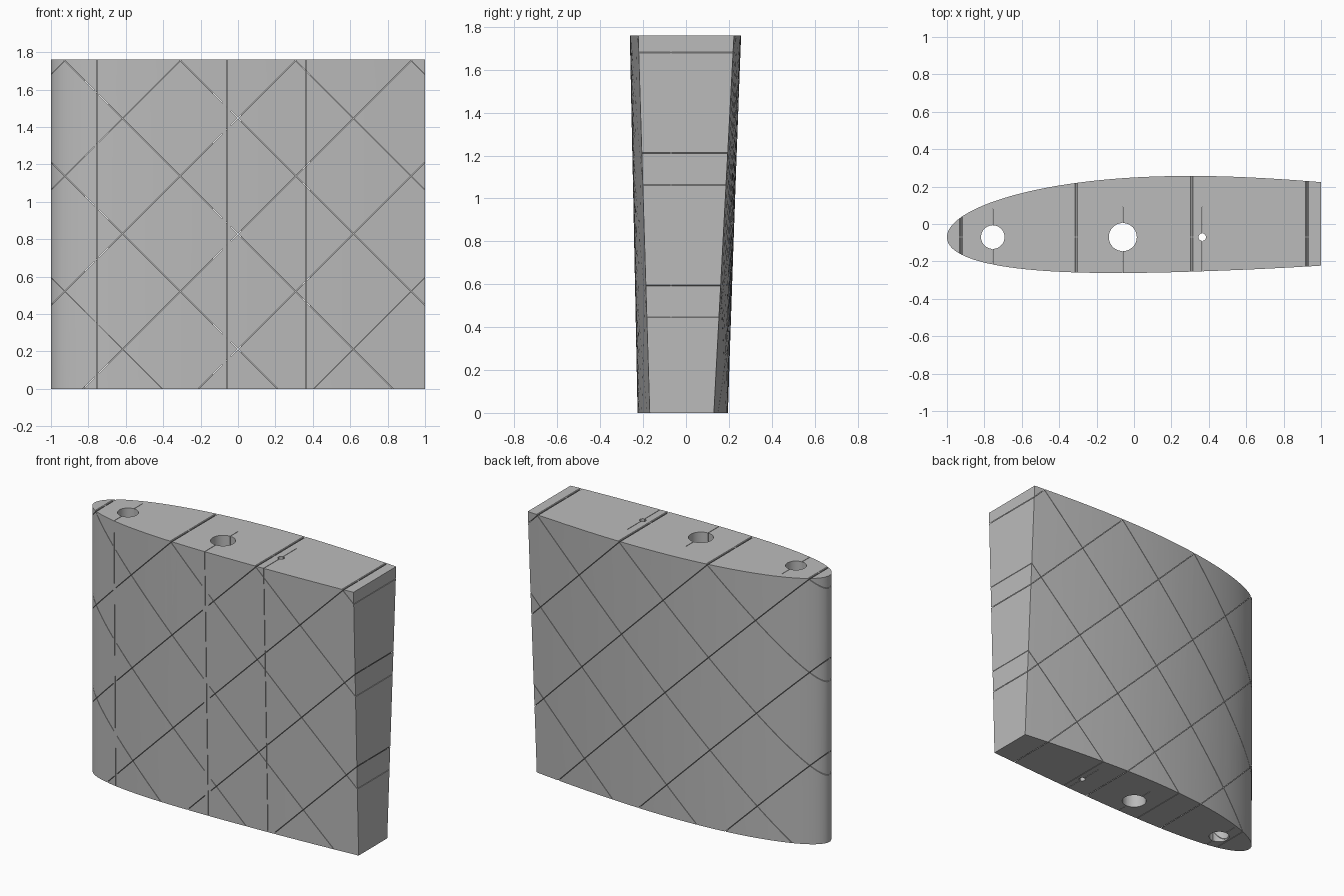
import bpy, bmesh, math
from mathutils import Vector

cube = bpy.data.objects.get("Cube")
if cube:
    bpy.data.objects.remove(cube, do_unlink=True)

HEIGHT = 1.76      # span of the panel
MID_Y = -0.07      # chord line
ROOT_SCALE = 0.812 # lower section relative to the upper one
SLIT = 0.0015      # half width of a slit

grey = bpy.data.materials.new("plain grey")
grey.use_nodes = True
grey.diffuse_color = (0.5, 0.5, 0.5, 1)
grey.node_tree.nodes["Principled BSDF"].inputs["Base Color"].default_value = (0.5, 0.5, 0.5, 1)


def make_object(name, bm):
    bmesh.ops.recalc_face_normals(bm, faces=bm.faces)
    mesh = bpy.data.meshes.new(name)
    bm.to_mesh(mesh)
    bm.free()
    mesh.materials.append(grey)
    obj = bpy.data.objects.new(name, mesh)
    bpy.context.collection.objects.link(obj)
    return obj


def surface(d, side, k):
    """Offset of the skin from the chord line at distance d behind the nose."""
    s = d / k / 3.9
    thick = 2.57 * (0.2969 * math.sqrt(s) - 0.126 * s - 0.3516 * s**2
                    + 0.2843 * s**3 - 0.1015 * s**4)
    p = 0.4
    t = (p - s) / p if s < p else (s - p) / (1 - p)
    return MID_Y + k * (0.073 * (1 - t * t) + side * thick)


def prism(bm, outline, y0, y1):
    """Extrude an x-z outline from y0 to y1."""
    a = [bm.verts.new((x, y0, z)) for x, z in outline]
    b = [bm.verts.new((x, y1, z)) for x, z in outline]
    n = len(a)
    bm.faces.new(a)
    bm.faces.new(b[::-1])
    for i in range(n):
        j = (i + 1) % n
        bm.faces.new((a[i], b[i], b[j], a[j]))


# Tapered wing panel, cut off square behind the thickest part
N = 56
steps = [2 * (i / N) ** 2 for i in range(N + 1)]
path = [(d, 1) for d in reversed(steps)] + [(d, -1) for d in steps[1:]]
bm = bmesh.new()
rings = []
for z, k in ((0, ROOT_SCALE), (HEIGHT, 1)):
    rings.append([bm.verts.new((d - 1, surface(d, side, k), z)) for d, side in path])
low, high = rings
for i in range(len(low)):
    j = (i + 1) % len(low)
    bm.faces.new((low[i], low[j], high[j], high[i]))
bm.faces.new(low[::-1])
bm.faces.new(high)
wing = make_object("wing_panel", bm)


def cut(cutter):
    """Subtract the cutter, keeping the panel unchanged if that fails."""
    cutter.hide_render = True
    before = wing.data.copy()
    mod = wing.modifiers.new("cut", "BOOLEAN")
    mod.operation = "DIFFERENCE"
    mod.solver = "EXACT"
    mod.object = cutter
    bpy.context.view_layer.objects.active = wing
    bpy.ops.object.modifier_apply(modifier=mod.name)
    volumes = []
    for mesh in (before, wing.data):
        check = bmesh.new()
        check.from_mesh(mesh)
        volumes.append(check.calc_volume())
        check.free()
    if not 0.85 * volumes[0] < volumes[1] < volumes[0] * 1.001:
        wing.data = before
    bpy.data.objects.remove(cutter, do_unlink=True)


# Spar holes: x, radius, back end of the slit, half width of the uncut web
spars = [(-0.755, 0.063, 0.08, 0.012), (-0.06, 0.075, 0.09, 0.022), (0.365, 0.02, 0.09, 0.004)]
bm = bmesh.new()
for x, r, end, web in spars:
    made = bmesh.ops.create_cone(bm, cap_ends=True, segments=40, radius1=r, radius2=r, depth=3)
    bmesh.ops.translate(bm, verts=made["verts"], vec=Vector((x, MID_Y, 1)))
cut(make_object("spar_hole_cutter", bm))

# Thin slits joining each spar hole to the front skin
bm = bmesh.new()
for x, r, end, web in spars:
    prism(bm, [(x - SLIT, -0.1), (x + SLIT, -0.1), (x + SLIT, 1.9), (x - SLIT, 1.9)], -0.5, end)
cut(make_object("spar_slit_cutter", bm))

# Diagonal lattice slits, interrupted at the spar webs and the middle web
stops = [-1.1]
for x, r, end, web in spars:
    stops += [x - web, x + web]
stops.append(1.1)
front_spans = list(zip(stops[::2], stops[1::2]))
for slope in (1, -1):
    bm = bmesh.new()
    for i in range(6):
        offset = -0.405 + 0.617 * i
        w = SLIT * math.sqrt(2)
        for spans, y0, y1 in ((front_spans, -0.5, MID_Y - 0.003),
                              ([(-1.1, 1.1)], MID_Y + 0.003, 0.5)):
            for x0, x1 in spans:
                z0, z1 = offset + slope * x0, offset + slope * x1
                prism(bm, [(x0, z0 - w), (x1, z1 - w), (x1, z1 + w), (x0, z0 + w)], y0, y1)
    cut(make_object("lattice_cutter", bm))

# Smooth skin with crisp ends
bpy.ops.object.select_all(action="DESELECT")
wing.select_set(True)
bpy.context.view_layer.objects.active = wing
bpy.ops.object.shade_smooth_by_angle(angle=math.radians(30))
